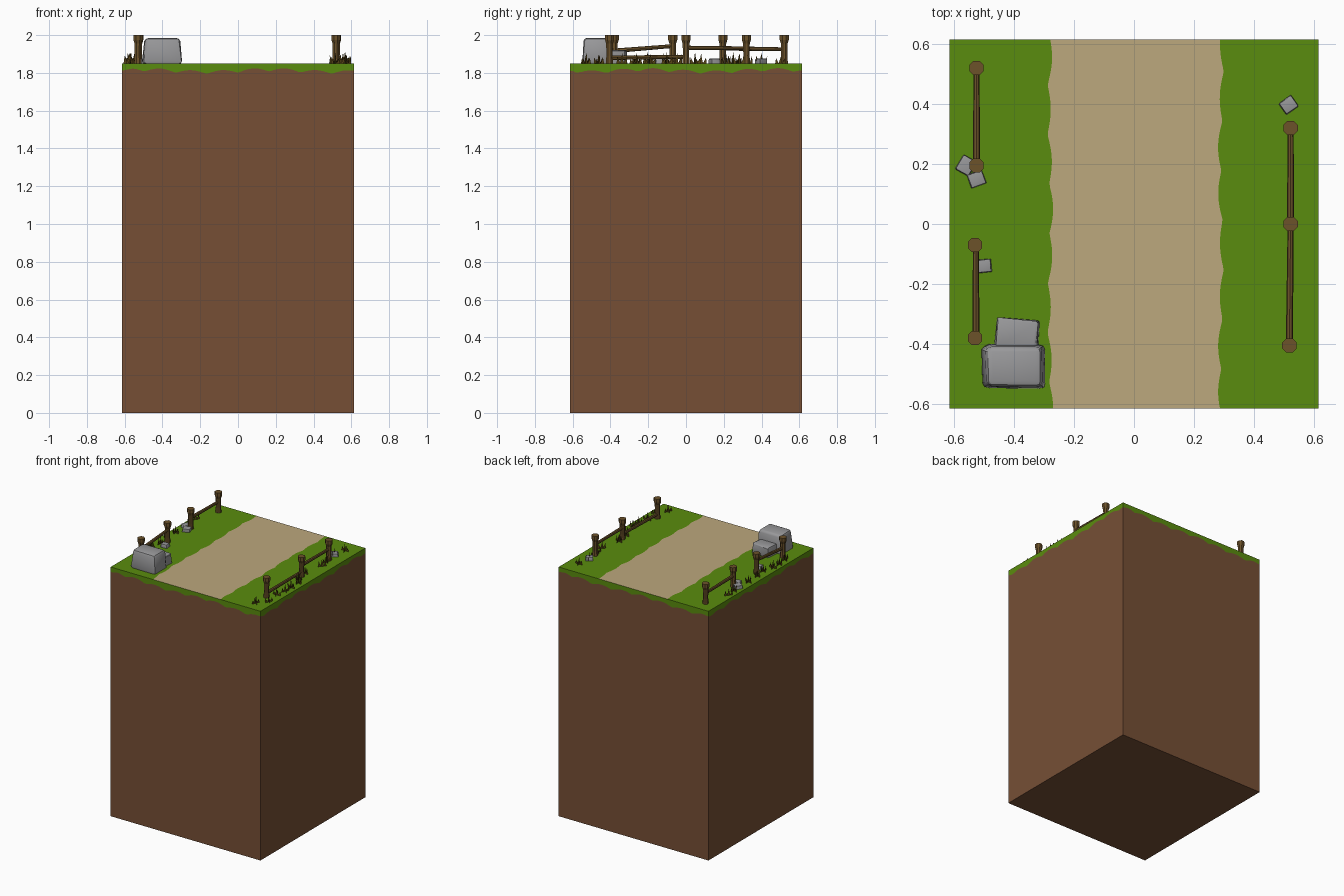
import bpy, bmesh, math, random
from mathutils import Vector, Matrix

if "Cube" in bpy.data.objects:
    bpy.data.objects.remove(bpy.data.objects["Cube"])

random.seed(4)
H, TOP = 0.615, 1.85


def mat(name, r, g, b):
    m = bpy.data.materials.new(name)
    lin = [((c / 255 + 0.055) / 1.055) ** 2.4 for c in (r, g, b)]
    m.diffuse_color = (*lin, 1)
    m.use_nodes = True
    m.node_tree.nodes["Principled BSDF"].inputs["Base Color"].default_value = m.diffuse_color
    return m


GRASS = mat("grass green", 90, 140, 14)
DIRT = mat("dirt brown", 118, 79, 53)
SAND = mat("path sand", 188, 168, 125)
WOOD = mat("fence wood", 108, 82, 42)
STONE = mat("stone grey", 152, 152, 154)
BLADE = mat("dry blade", 88, 68, 22)


def finish(bm, name, mats, smooth=None):
    me = bpy.data.meshes.new(name)
    bm.to_mesh(me)
    bm.free()
    ob = bpy.data.objects.new(name, me)
    bpy.context.collection.objects.link(ob)
    for m in mats:
        me.materials.append(m)
    if smooth:
        bpy.ops.object.select_all(action='DESELECT')
        bpy.context.view_layer.objects.active = ob
        ob.select_set(True)
        bpy.ops.object.shade_smooth_by_angle(angle=math.radians(smooth))
    return ob


def wave(t, seed):
    # scalloped edge between -1 and 1
    s = abs(math.sin(t * 19 + seed)) * 1.3 - 0.8
    return s + 0.45 * math.sin(t * 9.3 + seed * 2.1)


# ground block: four walls with ragged grass lip, top with path strip
bm = bmesh.new()


def quad(pts, mi):
    bm.faces.new([bm.verts.new(p) for p in pts]).material_index = mi


N = 80
step = 2 * H / N
for side in range(4):
    rot = Matrix.Rotation(side * math.pi / 2, 3, 'Z')

    def P(x, z):
        return rot @ Vector((x, -H, z))

    def lip(x):
        fade = min(1, (H - abs(x)) / 0.06)
        return 1.812 + 0.014 * wave(x, side * 1.7) * fade
    for i in range(N):
        a, b = -H + i * step, -H + (i + 1) * step
        quad([P(a, 0), P(b, 0), P(b, lip(b)), P(a, lip(a))], 1)
        quad([P(a, lip(a)), P(b, lip(b)), P(b, TOP), P(a, TOP)], 0)
for i in range(N):
    a, b = -H + i * step, -H + (i + 1) * step

    def cols(y):
        return [-H, -0.278 + 0.009 * wave(y, 0.6), 0.288 - 0.009 * wave(y, 2.9), H]
    ca, cb = cols(a), cols(b)
    for k, mi in enumerate((0, 2, 0)):
        quad([(ca[k], a, TOP), (ca[k + 1], a, TOP), (cb[k + 1], b, TOP), (cb[k], b, TOP)], mi)
quad([(-H, H, 0), (H, H, 0), (H, -H, 0), (-H, -H, 0)], 1)
bmesh.ops.remove_doubles(bm, verts=bm.verts[:], dist=1e-5)
finish(bm, "ground_block", [GRASS, DIRT, SAND])


# fence posts: eight-sided, flared at the head
def post(x, y, name):
    bm = bmesh.new()
    rings = []
    for r, z in ((0.022, TOP - 0.01), (0.018, 1.89), (0.019, 1.955), (0.026, 1.975), (0.026, 2.0)):
        rings.append([bm.verts.new((x + r * math.cos((k + .5) * math.pi / 4),
                                    y + r * math.sin((k + .5) * math.pi / 4), z)) for k in range(8)])
    for lo, hi in zip(rings, rings[1:]):
        for k in range(8):
            bm.faces.new((lo[k], lo[(k + 1) % 8], hi[(k + 1) % 8], hi[k]))
    bm.faces.new(rings[-1])
    bm.faces.new(rings[0][::-1])
    finish(bm, name, [WOOD])


# rails: thin poles between two posts
def rail(p, q, name):
    p, q = Vector(p), Vector(q)
    bm = bmesh.new()
    m = Matrix.Translation((p + q) / 2) @ (q - p).to_track_quat('Z', 'Y').to_matrix().to_4x4()
    bmesh.ops.create_cone(bm, cap_ends=True, segments=8, radius1=0.012, radius2=0.010,
                          depth=(q - p).length, matrix=m)
    finish(bm, name, [WOOD])


for x, y in ((-.525, .52), (-.525, .195), (-.53, -.07), (-.53, -.38),
             (.522, .32), (.522, 0), (.518, -.405)):
    post(x, y, "fence_post")
rail((-.525, .195, 1.93), (-.525, .52, 1.925), "left_back_rail")
rail((-.527, -.38, 1.917), (-.527, -.07, 1.942), "left_front_rail")
rail((.522, 0, 1.932), (.522, .32, 1.93), "right_back_rail")
rail((.518, -.405, 1.88), (.522, 0, 1.885), "right_front_rail")


# rocks: tapered, slightly skewed boxes with soft edges
def rock(c, size, angle, name, bevel=0.2, taper=0.86):
    bm = bmesh.new()
    bmesh.ops.create_cube(bm, size=1)
    bmesh.ops.bevel(bm, geom=bm.edges[:], offset=bevel * 0.6, segments=2, profile=0.5, affect='EDGES')
    rot = Matrix.Rotation(math.radians(angle), 3, 'Z')
    for v in bm.verts:
        t = v.co.z + 0.5
        k = 1 + (taper - 1) * t
        j = random.uniform(0.97, 1.03)
        p = Vector((v.co.x * size[0] * k * j, v.co.y * size[1] * k * j, t * size[2]))
        v.co = rot @ p + Vector((c[0], c[1], TOP - 0.005))
    finish(bm, name, [STONE], 35)


rock((-.40, -.475), (.215, .15, .14), 0, "large_rock")
rock((-.39, -.37), (.145, .11, .075), -5, "low_rock", 0.12, 0.95)
for x, y, s, a in ((.515, .397, .052, 35), (-.56, .195, .058, 60),
                   (-.525, .15, .055, 20), (-.5, -.14, .05, 5)):
    rock((x, y), (s, s * .9, .03), a, "small_rock", 0.12, 0.9)


# tufts: upright crossed sheets of pointed blades
def tuft(bm, x, y, angle):
    for turn in (0, 75):
        d = Vector((math.cos(math.radians(angle + turn)), math.sin(math.radians(angle + turn)), 0))
        for k in (-1, 0, 1):
            base = Vector((x, y, TOP)) + d * (k * 0.019)
            h = random.uniform(0.045, 0.06) if k == 0 else random.uniform(0.025, 0.042)
            tip = base + d * (k * 0.008 + random.uniform(-.006, .006)) + Vector((0, 0, h))
            bm.faces.new([bm.verts.new(p) for p in (base - d * .01, base + d * .01, tip)])


for name, x, ys in (("right_grass_tufts", .545, (-.53, -.46, -.34, -.26, -.19, -.1, -.05, .05, .21, .28, .4, .5)),
                    ("left_grass_tufts", -.555, (-.35, -.27, -.2, -.12, -.03, .08, .25, .33))):
    bm = bmesh.new()
    for y in ys:
        tuft(bm, x + random.uniform(-.035, .035), y, random.uniform(50, 110))
    finish(bm, name, [BLADE])
